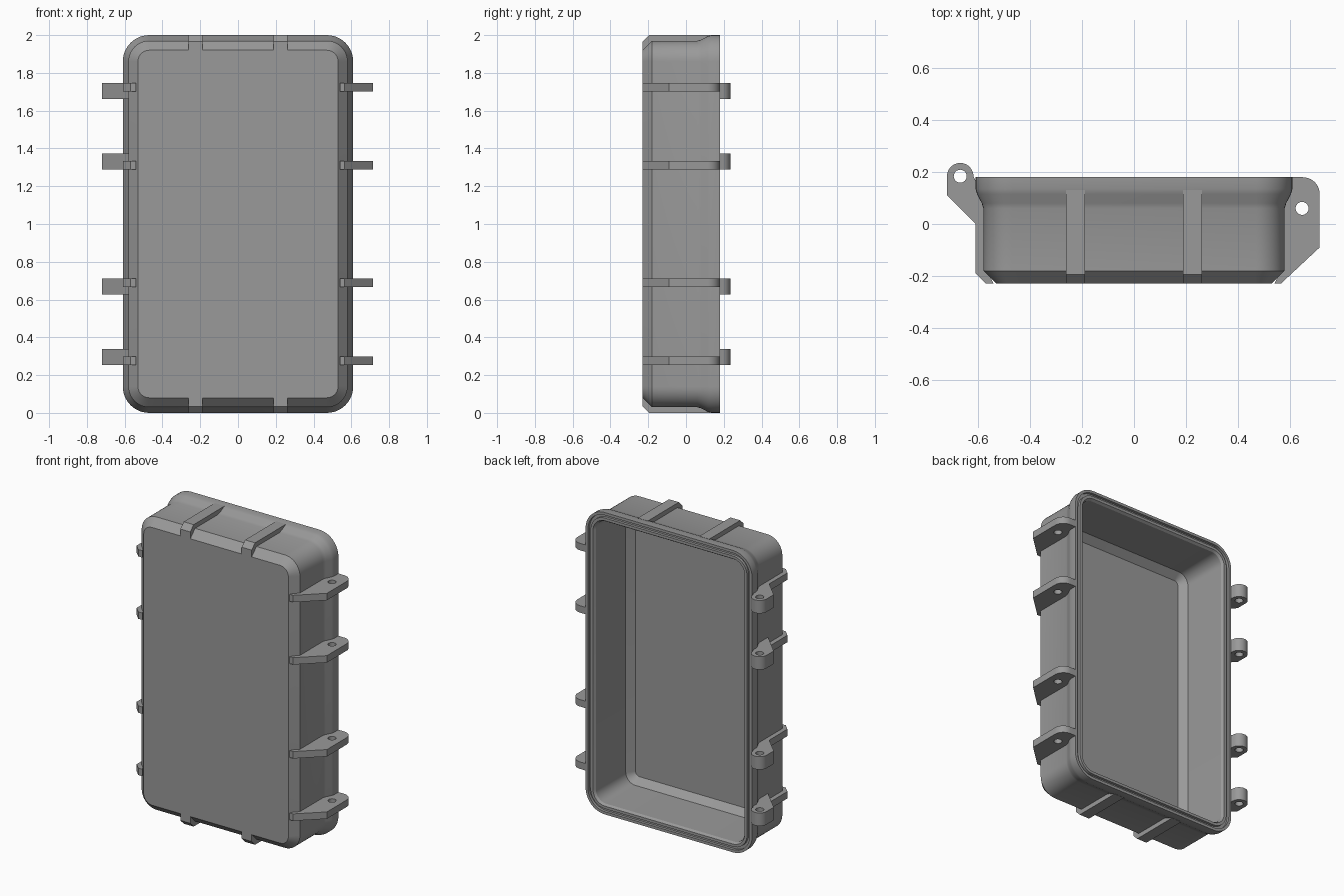
import bpy, bmesh, math

if "Cube" in bpy.data.objects:
    bpy.data.objects.remove(bpy.data.objects["Cube"])

grey = bpy.data.materials.new("matte_grey")
grey.diffuse_color = (0.32, 0.32, 0.32, 1)
grey.use_nodes = True
grey.node_tree.nodes["Principled BSDF"].inputs["Base Color"].default_value = grey.diffuse_color


def finish(obj):
    """Weld, fix normals, colour and shade one part."""
    bm = bmesh.new()
    bm.from_mesh(obj.data)
    bmesh.ops.remove_doubles(bm, verts=bm.verts, dist=0.0003)
    bmesh.ops.recalc_face_normals(bm, faces=bm.faces)
    bm.to_mesh(obj.data)
    bm.free()
    obj.data.materials.clear()
    obj.data.materials.append(grey)
    bpy.ops.object.select_all(action='DESELECT')
    obj.select_set(True)
    bpy.context.view_layer.objects.active = obj
    bpy.ops.object.shade_smooth_by_angle(angle=math.radians(30))


def arc(cx, cy, r, a0, a1, n):
    return [(cx + r * math.cos(math.radians(a0 + (a1 - a0) * i / n)),
             cy + r * math.sin(math.radians(a0 + (a1 - a0) * i / n))) for i in range(n + 1)]


def rounded_rect(half_w, y):
    """Ring of the case; the corners stay concentric at every size."""
    r = half_w - 0.47
    pts = []
    for k, (sx, sz) in enumerate([(1, 1), (-1, 1), (-1, -1), (1, -1)]):
        pts += arc(sx * 0.47, sz * 0.86, r, 90 * k, 90 * k + 90, 10)
    return [(x, y, z + 1) for x, z in pts]


def plate(name, outline, thickness, location, hole=None, rotation=(0, 0, 0)):
    """Flat extruded profile with an optional round hole."""
    cu = bpy.data.curves.new(name, 'CURVE')
    cu.dimensions = '2D'
    cu.fill_mode = 'BOTH'
    cu.extrude = thickness / 2
    loops = [outline]
    if hole:
        loops.append(arc(*hole, 0, 360, 24)[:-1])
    for pts in loops:
        sp = cu.splines.new('POLY')
        sp.points.add(len(pts) - 1)
        for p, (x, y) in zip(sp.points, pts):
            p.co = (x, y, 0, 1)
        sp.use_cyclic_u = True
    tmp = bpy.data.objects.new(name + "_curve", cu)
    bpy.context.collection.objects.link(tmp)
    deps = bpy.context.evaluated_depsgraph_get()
    me = bpy.data.meshes.new_from_object(tmp.evaluated_get(deps))
    bpy.data.objects.remove(tmp)
    obj = bpy.data.objects.new(name, me)
    obj.location, obj.rotation_euler = location, rotation
    bpy.context.collection.objects.link(obj)
    finish(obj)


# Case shell: front face, chamfer, wall, flared rim, seal groove, inner wall, floor
profile = [(0.53, -0.23), (0.58, -0.18), (0.58, 0.06), (0.586, 0.08), (0.604, 0.115),
           (0.61, 0.135), (0.61, 0.18), (0.592, 0.18), (0.592, 0.162), (0.573, 0.162),
           (0.573, 0.18), (0.555, 0.18), (0.545, 0.165), (0.54, -0.14), (0.50, -0.185)]
bm = bmesh.new()
rings = [[bm.verts.new(c) for c in rounded_rect(w, y)] for w, y in profile]
for a, b in zip(rings, rings[1:]):
    for i in range(len(a)):
        j = (i + 1) % len(a)
        bm.faces.new((a[i], a[j], b[j], b[i]))
bm.faces.new(rings[0])
bm.faces.new(rings[-1])
mesh = bpy.data.meshes.new("case_shell")
bm.to_mesh(mesh)
bm.free()
shell = bpy.data.objects.new("case_shell", mesh)
bpy.context.collection.objects.link(shell)
finish(shell)

# Side profiles seen from above
latch = [(0.54, -0.23), (0.565, -0.23), (0.715, -0.09)] + arc(0.65, 0.115, 0.065, 0, 90, 10) \
    + [(0.60, 0.18), (0.595, 0.14), (0.565, 0.06), (0.56, -0.19)]
knuckle = [(-0.61, 0.0), (-0.72, 0.11)] + arc(-0.669, 0.184, 0.051, 180, 0, 16) \
    + [(-0.612, 0.17), (-0.60, 0.165), (-0.57, 0.06), (-0.57, -0.04)]
hinge_rib = [(-0.54, -0.23), (-0.57, -0.23), (-0.61, -0.19), (-0.61, 0.05),
             (-0.57, 0.05), (-0.56, -0.19)]

# Four latch ears and four hinge knuckles, mirrored in pairs about mid height
for side, label in ((1, "upper"), (-1, "lower")):
    for rib, lug, where in ((0.724, 0.704, "outer"), (0.311, 0.331, "inner")):
        tag = label + "_" + where
        plate("latch_ear_" + tag, latch, 0.046, (0, 0, 1 + side * rib), (0.647, 0.06, 0.025))
        plate("hinge_rib_" + tag, hinge_rib, 0.046, (0, 0, 1 + side * rib))
        plate("hinge_knuckle_" + tag, knuckle, 0.086, (0, 0, 1 + side * lug), (-0.669, 0.184, 0.025))

# Reinforcing ribs on the two short ends
end_rib = [(-0.23, 0.92), (-0.23, 0.965), (-0.195, 1.0), (0.13, 1.0), (0.10, 0.95),
           (0.05, 0.95), (-0.18, 0.95)]
for side, label in ((1, "top"), (-1, "bottom")):
    for x in (-0.225, 0.225):
        plate(label + "_rib_" + ("left" if x < 0 else "right"),
              [(y, side * z) for y, z in end_rib], 0.073, (x, 0, 1),
              rotation=(math.pi / 2, 0, math.pi / 2))
